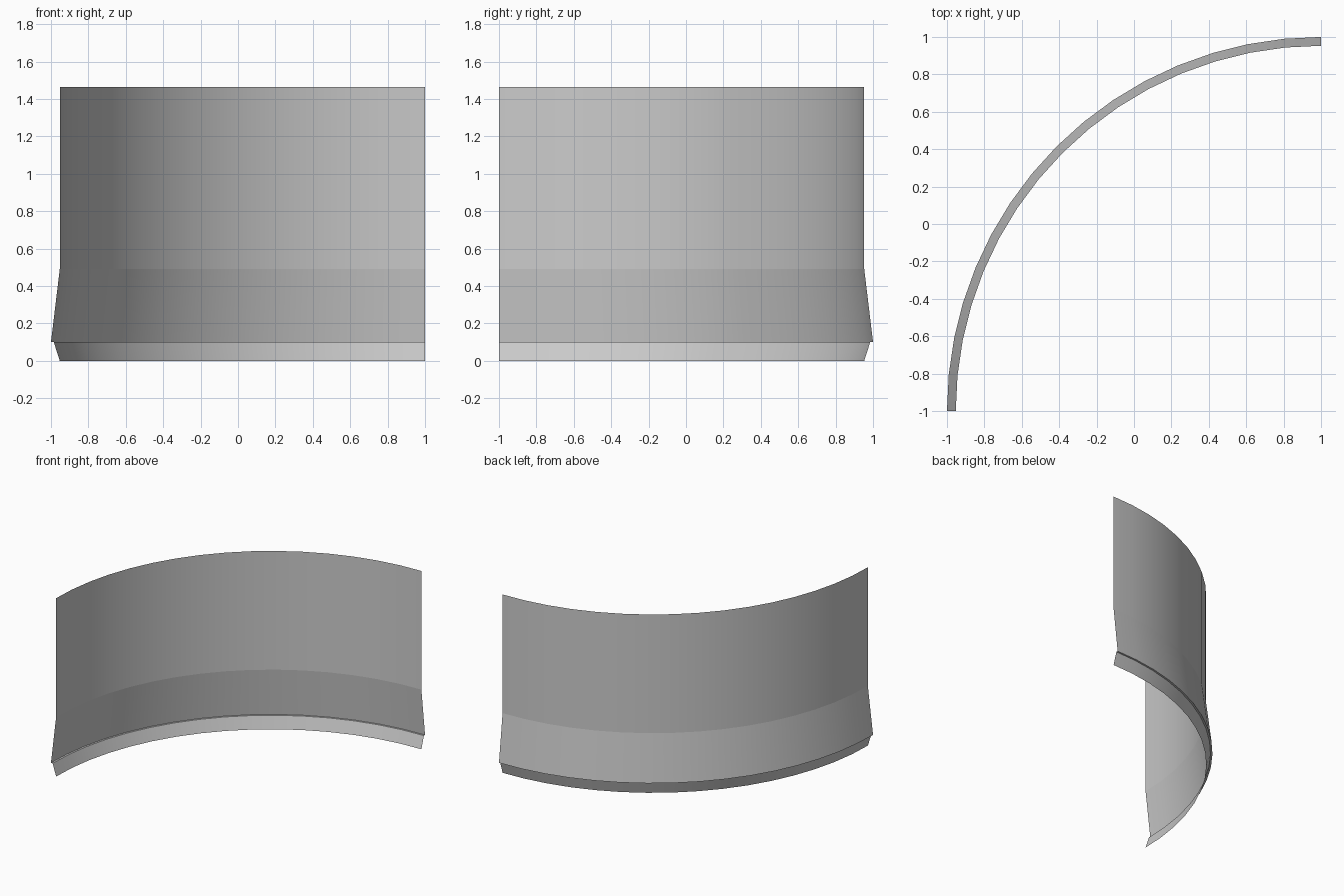
import bpy, bmesh, math

if "Cube" in bpy.data.objects:
    bpy.data.objects.remove(bpy.data.objects["Cube"])

SEGMENTS = 16
CENTRE = (1.0, -1.0)

# Wall profile as (radius, height): bottom skirt, small ledge, flare, upright wall
PROFILE = [(1.953, 0.0), (1.985, 0.1), (2.0, 0.1), (1.953, 0.49), (1.953, 1.465)]


def swept_sheet(name, profile):
    """Sweep an open profile through a quarter turn."""
    bm = bmesh.new()
    rows = []
    for i in range(SEGMENTS + 1):
        a = math.pi / 2 * (1 + i / SEGMENTS)
        rows.append([bm.verts.new((CENTRE[0] + r * math.cos(a),
                                   CENTRE[1] + r * math.sin(a), z))
                     for r, z in profile])
    for a, b in zip(rows, rows[1:]):
        for j in range(len(profile) - 1):
            bm.faces.new((a[j], b[j], b[j + 1], a[j + 1]))
    mesh = bpy.data.meshes.new(name)
    bm.to_mesh(mesh)
    bm.free()
    obj = bpy.data.objects.new(name, mesh)
    bpy.context.collection.objects.link(obj)
    return obj


# Quarter-round wall panel, smooth around the curve with sharp profile creases
panel = swept_sheet("curved_wall_panel", PROFILE)
bpy.context.view_layer.objects.active = panel
panel.select_set(True)
bpy.ops.object.shade_smooth_by_angle(angle=math.radians(6.5))
